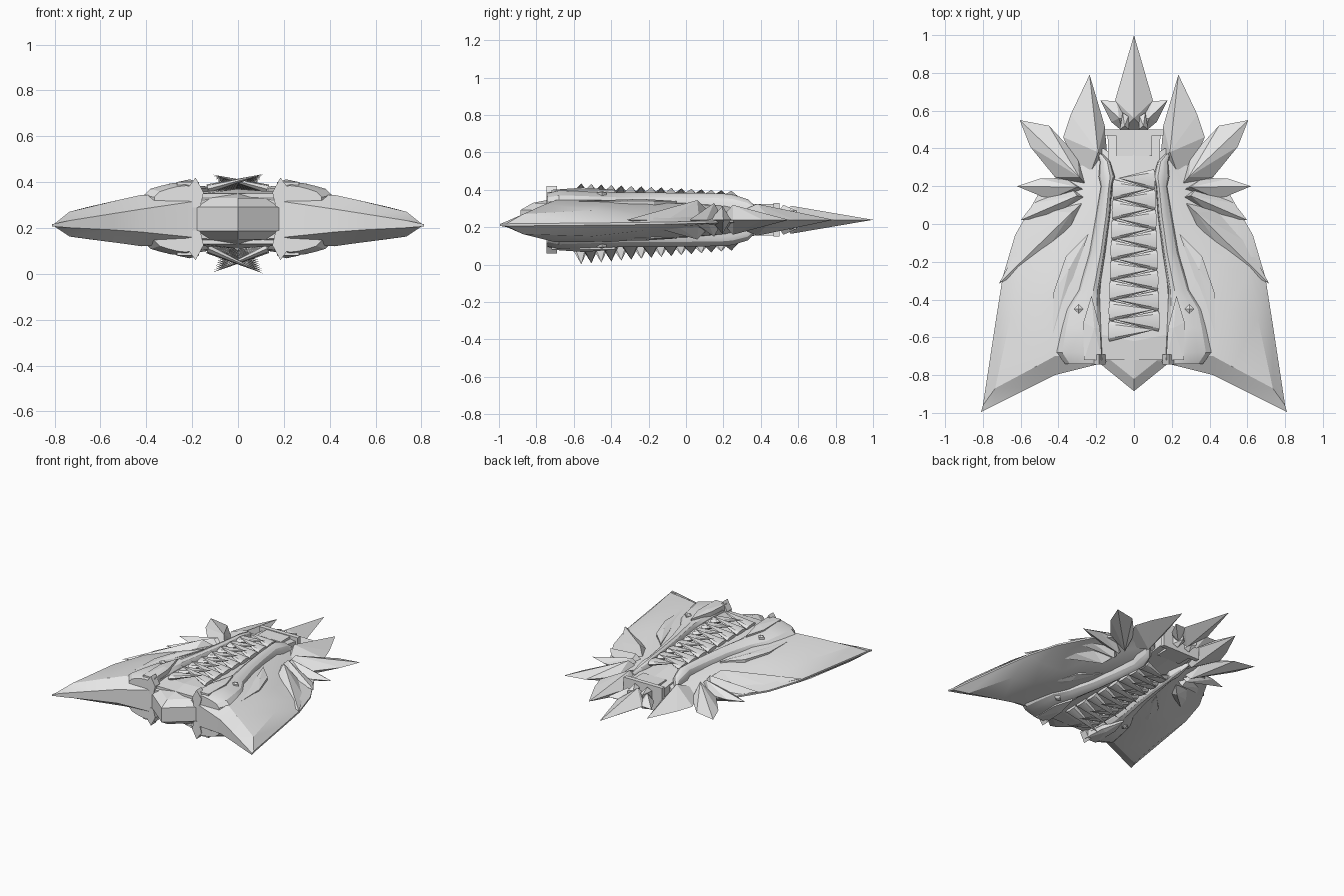
import bpy, bmesh, math
from mathutils import Vector

if "Cube" in bpy.data.objects:
    bpy.data.objects.remove(bpy.data.objects["Cube"])

ZC = 0.24  # height of the horizontal symmetry plane
grey = bpy.data.materials.new("light_grey")
grey.diffuse_color = (0.8, 0.8, 0.8, 1)
grey.use_nodes = True
grey.node_tree.nodes["Principled BSDF"].inputs["Base Color"].default_value = grey.diffuse_color


def make(name, verts, faces, smooth=False):
    me = bpy.data.meshes.new(name)
    me.from_pydata([tuple(v) for v in verts], [], faces)
    bm = bmesh.new()
    bm.from_mesh(me)
    bmesh.ops.remove_doubles(bm, verts=bm.verts, dist=1e-5)
    bmesh.ops.recalc_face_normals(bm, faces=bm.faces)
    bm.to_mesh(me)
    bm.free()
    me.materials.append(grey)
    ob = bpy.data.objects.new(name, me)
    bpy.context.collection.objects.link(ob)
    if smooth:
        bpy.ops.object.select_all(action='DESELECT')
        ob.select_set(True)
        bpy.context.view_layer.objects.active = ob
        bpy.ops.object.shade_smooth_by_angle(angle=math.radians(25))
    return ob


def both_sides(name, verts, faces, smooth=False):
    make("right_" + name, verts, faces, smooth)
    make("left_" + name, [(-v[0], v[1], v[2]) for v in verts], faces, smooth)


def sheet(rows, tilt=0.0):
    """Closed shell from rows of (x, y, half height) mirrored about ZC."""
    n, m = len(rows), len(rows[0])
    verts, faces = [], []
    for s in (1, -1):
        for r in rows:
            verts += [(x, y, ZC + s * h - (tilt * (abs(x) / 0.81) ** 2)) for x, y, h in r]
    k = n * m
    for o in (0, k):
        for i in range(n - 1):
            for j in range(m - 1):
                a = o + i * m + j
                faces.append((a, a + 1, a + m + 1, a + m))
    loop = ([j for j in range(m)] + [i * m + m - 1 for i in range(1, n)]
            + [(n - 1) * m + j for j in range(m - 2, -1, -1)]
            + [i * m for i in range(n - 2, 0, -1)])
    for a, b in zip(loop, loop[1:] + loop[:1]):
        faces.append((a, b, b + k, a + k))
    return verts, faces


def blade(outline, apex, h, lift=0.0):
    """Faceted spike: flat outline rising to one apex above and below."""
    n = len(outline)
    verts, faces = [], []
    for s in (1, -1):
        verts += [(x, y, ZC + s * lift) for x, y in outline]
        verts.append((apex[0], apex[1], ZC + s * (lift + h)))
    for o in (0, n + 1):
        faces += [(o + i, o + (i + 1) % n, o + n) for i in range(n)]
    if lift:
        faces += [(i, (i + 1) % n, (i + 1) % n + n + 1, i + n + 1) for i in range(n)]
    return verts, faces


def prism(outline, z0, z1):
    n = len(outline)
    verts = [(x, y, z) for z in (z0, z1) for x, y in outline]
    faces = [tuple(range(n)), tuple(range(n, 2 * n))]
    faces += [(i, (i + 1) % n, (i + 1) % n + n, i + n) for i in range(n)]
    return verts, faces


def box(x0, x1, y0, y1, h):
    return prism([(x0, y0), (x1, y0), (x1, y1), (x0, y1)], ZC - h, ZC + h)


# Swept wings: raised panel with a steep bevel down to the thin rim
wing = [
    [(.1, -.72, .09), (.42, -.80, .05), (.55, -.865, .035), (.74, -.96, .015), (.81, -.995, .005)],
    [(.1, -.70, .10), (.42, -.70, .112), (.52, -.755, .094), (.735, -.87, .054), (.80, -.96, .006)],
    [(.1, -.40, .10), (.36, -.40, .112), (.50, -.45, .094), (.655, -.50, .07), (.733, -.52, .006)],
    [(.1, -.20, .10), (.32, -.20, .100), (.45, -.22, .075), (.61, -.26, .045), (.695, -.28, .006)],
    [(.1, .00, .10), (.26, .00, .088), (.38, -.02, .052), (.54, -.04, .024), (.63, -.06, .006)],
    [(.1, .20, .085), (.18, .20, .075), (.27, .20, .045), (.38, .17, .02), (.50, .17, .006)],
    [(.1, .36, .06), (.13, .38, .06), (.16, .40, .05), (.20, .40, .03), (.25, .40, .006)],
]
both_sides("wing", *sheet(wing, 0.028), smooth=True)

# Rounded rails that swell into shoulders at the front
rail_rows = []
for y, x0, x1, h in [(.37, .165, .195, .07), (.33, .125, .18, .11), (.25, .10, .187, .135),
                     (.20, .115, .175, .14), (.05, .125, .20, .143), (-.15, .15, .235, .145),
                     (-.35, .18, .295, .146), (-.45, .175, .36, .15), (-.55, .17, .385, .155),
                     (-.68, .165, .41, .16), (-.74, .165, .365, .145)]:
    rail_rows.append([(x0 + (x1 - x0) * t, y, h * f) for t, f in
                      [(0, .55), (.03, .8), (.12, .93), (.3, 1), (.5, .97), (.7, .9), (.88, .82), (1, .65)]])
both_sides("rail", *sheet(rail_rows), smooth=True)

# Central floor and the prow block with its pointed front edge
make("floor", *sheet([[(-.16, -.72, .11), (0, -.72, .11), (.16, -.72, .11)],
                      [(-.2, -.58, .115), (0, -.62, .13), (.2, -.58, .115)],
                      [(-.13, .2, .09), (0, .2, .10), (.13, .2, .09)],
                      [(-.14, .48, .06), (0, .48, .075), (.14, .48, .06)]]))
make("prow", *sheet([[(-.185, -.735, .052), (0, -.885, .052), (.185, -.735, .052)],
                     [(-.15, -.70, .09), (0, -.82, .09), (.15, -.70, .09)],
                     [(-.15, -.55, .10), (0, -.62, .13), (.15, -.55, .10)]]))

# Flakes lying on the shoulders and knuckles at the rail ends
both_sides("shoulder_flake", *blade([(.17, -.72), (.265, -.72), (.268, -.52), (.225, -.38), (.18, -.55)],
                                    (.21, -.55), .012, .16))
for s, part in ((1, "upper_knuckle"), (-1, "lower_knuckle")):
    ring = [(.165, .05), (.205, .05), (.225, .125), (.185, .18), (.15, .115)]
    v, f = prism(ring, -.745, -.69)
    both_sides(part, [(x, y, ZC + s * z) for x, z, y in v], f)

# Alternating fangs along the groove, above and below
for i in range(16):
    y = .235 - i * .0535
    k = i / 15
    side = 1 if i % 2 == 0 else -1
    for s, top in ((1, .155 + .04 * k), (-1, .165 + .073 * k)):
        base = Vector((side * (.105 + .025 * k), y, ZC + s * (.115 + .015 * k)))
        tip = Vector((-side * (.085 + .025 * k), y + .008, ZC + s * top))
        n, verts = 8, []
        for j in range(n):
            a = 2 * math.pi * j / n
            verts.append(base + Vector((.008 * side * s * math.sin(a), .055 * math.cos(a), .02 * math.sin(a))))
        verts.append(tip)
        faces = [(j, (j + 1) % n, n) for j in range(n)] + [tuple(range(n))]
        make(("upper" if s > 0 else "lower") + "_fang", verts, faces, True)

# Fan of side spikes
spikes = {
    "back_spike": ([(.235, .79), (.335, .58), (.375, .46), (.26, .19), (.14, .34), (.155, .52)], (.19, .38), .085),
    "upper_spike": ([(.605, .55), (.55, .41), (.42, .25), (.23, .18), (.30, .36), (.45, .52)], (.29, .25), .08),
    "outer_spike": ([(.62, .20), (.45, .13), (.23, .17), (.36, .24), (.50, .24)], (.30, .195), .075),
    "middle_spike": ([(.60, .02), (.42, .04), (.22, .13), (.34, .20), (.53, .11)], (.30, .15), .09),
    "long_spike": ([(.715, -.315), (.52, -.22), (.34, -.10), (.21, .17), (.46, .07), (.60, -.10)], (.33, .06), .105),
}
for name, args in spikes.items():
    both_sides(name, *blade(*args))

# Slim overlay blades on the wings and a small stud on each rail
both_sides("overlay_blade", *blade([(.43, -.58), (.37, -.42), (.24, -.05), (.36, -.17), (.425, -.36)],
                                   (.345, -.24), .012, .10))
both_sides("stud", *blade([(.27, -.45), (.295, -.475), (.32, -.45), (.295, -.425)], (.295, -.45), .01, .145))

# Rear crossbar, collar, tail blade and barbs
make("crossbar", *box(-.155, .155, .468, .5, .09))
make("collar", *box(-.095, .095, .36, .475, .085))
make("tail_blade", *blade([(0, 1), (.10, .655), (.06, .50), (-.06, .50), (-.10, .655)], (0, .56), .075))
both_sides("tail_barb", *blade([(.178, .655), (.12, .54), (.06, .49), (.0, .55), (.09, .65)], (.08, .56), .055))
both_sides("tail_tooth", *blade([(.06, .59), (.075, .50), (.025, .50), (.03, .57)], (.05, .52), .03, .05))
